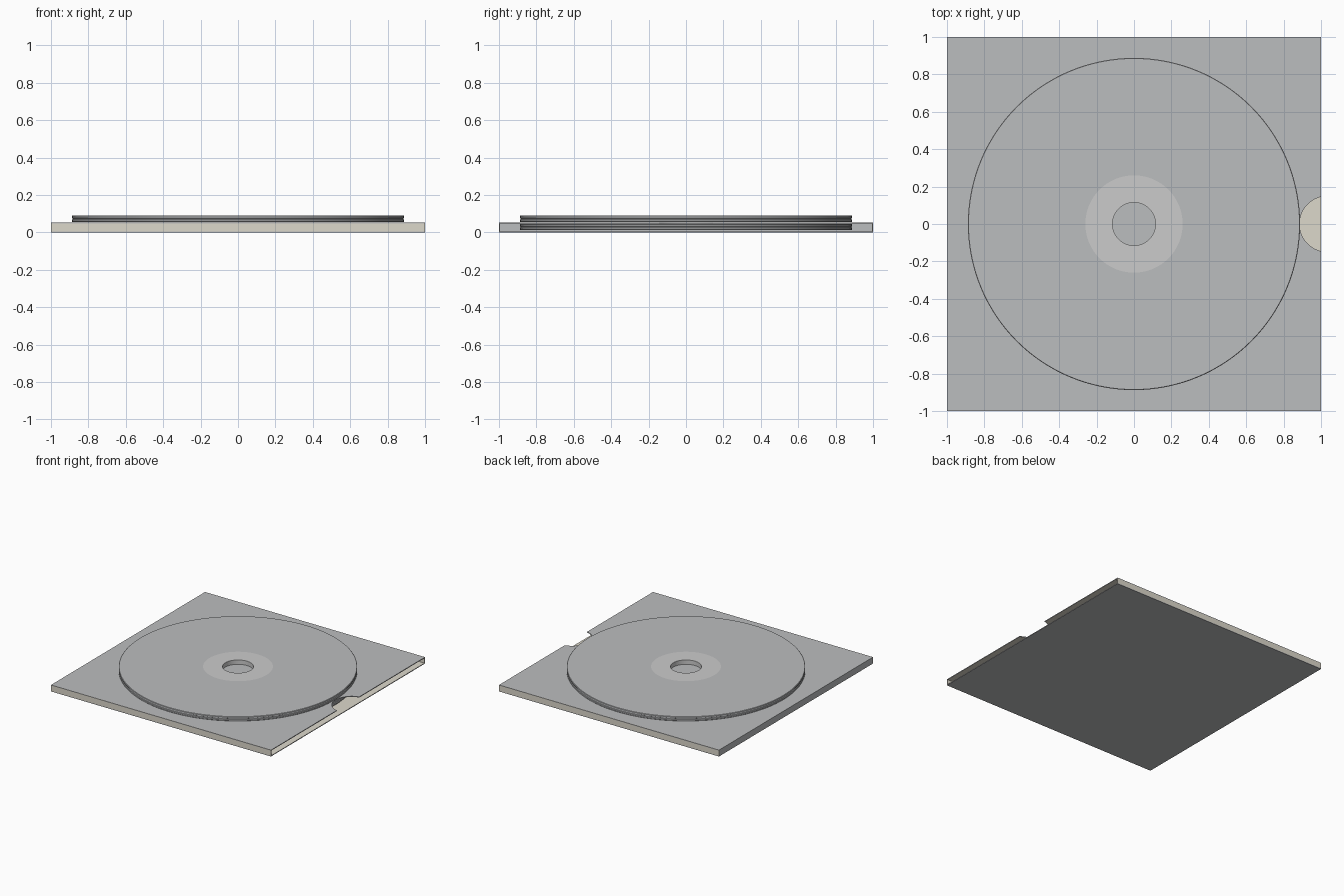
import bpy, bmesh, math
from math import sin, cos, pi

if "Cube" in bpy.data.objects:
    bpy.data.objects.remove(bpy.data.objects["Cube"])


def material(name, rgb):
    m = bpy.data.materials.new(name)
    m.diffuse_color = (*rgb, 1)
    m.use_nodes = True
    m.node_tree.nodes["Principled BSDF"].inputs["Base Color"].default_value = m.diffuse_color
    return m


beige = material("paper_beige", (0.72, 0.69, 0.60))
grey = material("cover_grey", (0.5, 0.51, 0.52))
white = material("hub_white", (0.87, 0.88, 0.9))


def finish(name, bm, mats):
    bmesh.ops.recalc_face_normals(bm, faces=bm.faces)
    me = bpy.data.meshes.new(name)
    bm.to_mesh(me)
    bm.free()
    for m in mats:
        me.materials.append(m)
    ob = bpy.data.objects.new(name, me)
    bpy.context.collection.objects.link(ob)
    return ob


def slab(name, outline, z0, z1, mats, inner=None):
    """Extruded outline; inner = 'top'/'bottom' face that takes the second material."""
    bm = bmesh.new()
    face = bm.faces.new([bm.verts.new((x, y, z0)) for x, y in outline])
    ext = bmesh.ops.extrude_face_region(bm, geom=[face], use_keep_orig=True)
    bmesh.ops.translate(bm, vec=(0, 0, z1 - z0),
                        verts=[v for v in ext["geom"] if isinstance(v, bmesh.types.BMVert)])
    for f in bm.faces:
        zc = f.calc_center_median().z
        if (inner == "top" and zc > z1 - 1e-5) or (inner == "bottom" and zc < z0 + 1e-5):
            f.material_index = 1
    return finish(name, bm, mats)


def rect(x0, x1, y0, y1):
    return [(x0, y0), (x1, y0), (x1, y1), (x0, y1)]


def disc(name, z, h, n=128):
    """Ring with a grooved rim, revolved about z; light hub band."""
    r0, rh, r = 0.115, 0.26, 0.888
    prof = [(r0, 0), (rh, 0), (r - .003, 0), (r, .08), (r, .36), (r - .004, .42),
            (r - .004, .58), (r, .64), (r, .92), (r - .003, 1), (rh, 1), (r0, 1)]
    bm = bmesh.new()
    rings = [[bm.verts.new((a * cos(2*pi*i/n), a * sin(2*pi*i/n), z + t * h))
              for i in range(n)] for a, t in prof]
    hub = (0, len(prof) - 2, len(prof) - 1)
    for k in range(len(prof)):
        a, b = rings[k], rings[(k + 1) % len(prof)]
        for i in range(n):
            j = (i + 1) % n
            f = bm.faces.new((a[i], a[j], b[j], b[i]))
            f.material_index = 1 if k in hub else 0
    ob = finish(name, bm, [grey, white])
    bpy.context.view_layer.objects.active = ob
    ob.select_set(True)
    bpy.ops.object.shade_smooth_by_angle(angle=math.radians(30))
    ob.select_set(False)


H, T = 0.053, 0.006   # sleeve height and panel thickness

# Sleeve panels, open on the +x side, thumb notch in the upper one
slab("sleeve_bottom", rect(-1, 1, -1, 1), 0, T, [grey, beige], "top")
cx, cr = 1.034, 0.149
lim = math.acos((cx - 1) / cr)
notch = [(cx - cr * cos(a), cr * sin(a))
         for a in (-lim + 2 * lim * i / 32 for i in range(33))]
slab("sleeve_top", [(-1, 1), (-1, -1), (1, -1)] + notch + [(1, 1)],
     H - T, H, [grey, beige], "bottom")

# Closed edges
for name, s in (("sleeve_front_edge", -1), ("sleeve_back_edge", 1)):
    ys = sorted((s, s * 0.994))
    slab(name, rect(-1, 1, *ys), 0, H, [beige])
slab("sleeve_spine", rect(-1, -0.994, -0.994, 0.994), T, H - T, [grey])

# One disc inside, one lying on top
disc("inner_disc", 0.012, 0.034)
disc("upper_disc", 0.0545, 0.036)
